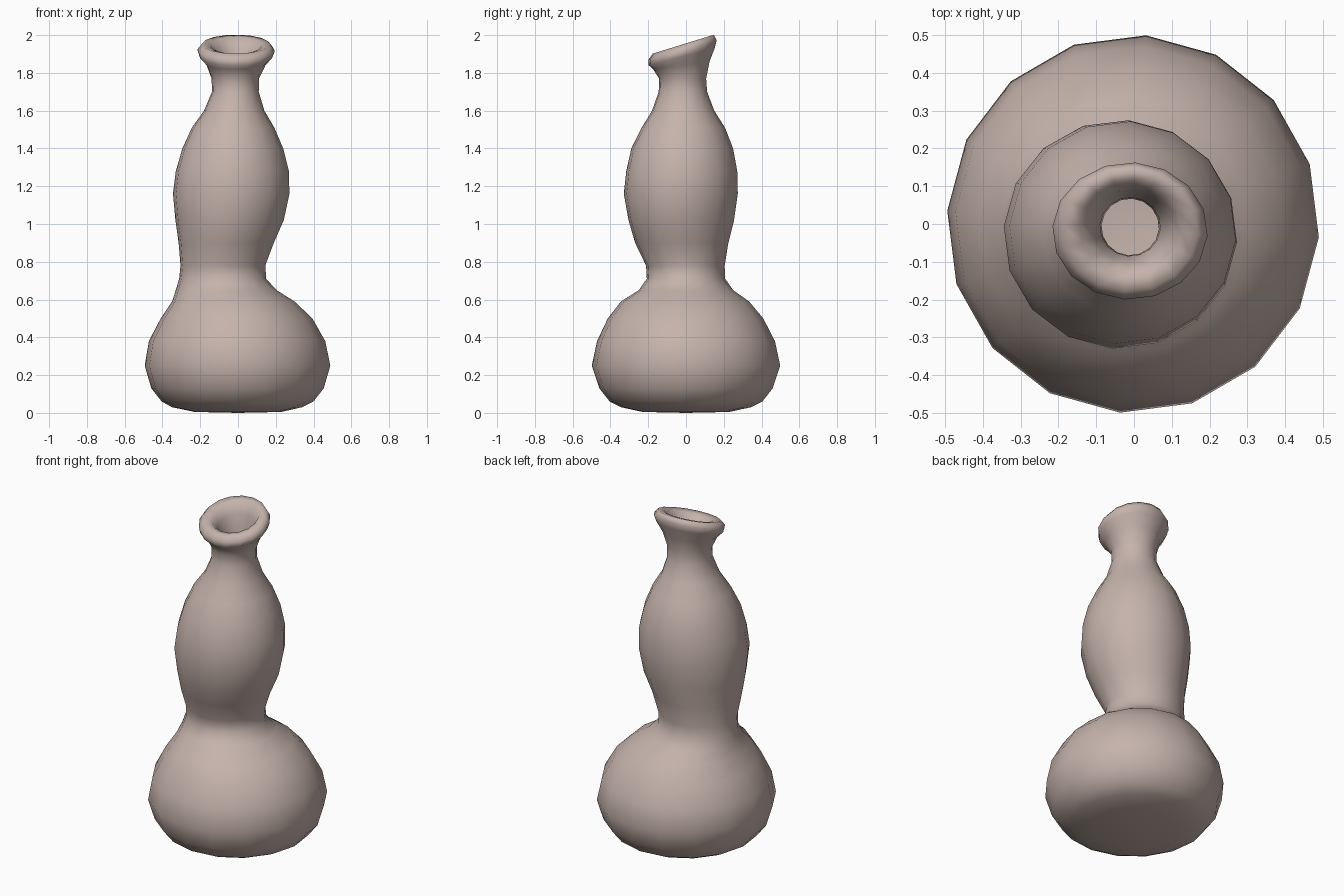
import bpy, bmesh, math

SIDES = 16
PHASE = math.radians(-4)

# Outer profile: z, left x, right x, front y, back y
BODY = [
    (0.005, -.23, .23, -.23, .23), (0.03, -.35, .34, -.345, .345),
    (0.06, -.405, .40, -.405, .405), (0.13, -.46, .455, -.46, .46),
    (0.25, -.495, .49, -.50, .50), (0.38, -.473, .463, -.472, .472),
    (0.50, -.41, .395, -.415, .41), (0.59, -.35, .30, -.345, .335),
    (0.65, -.33, .205, -.25, .25), (0.71, -.312, .15, -.208, .208),
    (0.78, -.305, .145, -.212, .205), (0.90, -.315, .19, -.27, .225),
    (1.02, -.332, .243, -.305, .255), (1.16, -.345, .273, -.33, .275),
    (1.28, -.33, .27, -.317, .272), (1.40, -.295, .24, -.29, .25),
    (1.51, -.245, .193, -.235, .207), (1.60, -.18, .14, -.18, .15),
    (1.70, -.138, .11, -.145, .112), (1.77, -.14, .112, -.142, .107),
]
# Tilted lip and throat: same columns plus tilt (the lip dips at the front)
LIP = [
    (1.84, -.167, .145, -.175, .125, .02), (1.885, -.205, .183, -.198, .152, .045),
    (1.92, -.216, .195, -.20, .163, .052), (1.952, -.19, .168, -.176, .148, .05),
    (1.945, -.145, .125, -.135, .115, .045), (1.89, -.11, .095, -.105, .09, .03),
    (1.80, -.09, .07, -.085, .07, 0), (1.72, -.086, .066, -.083, .067, 0),
]


def ring(bm, z, x0, x1, y0, y1, tilt=0.0):
    verts = []
    for i in range(SIDES):
        a = PHASE + 2 * math.pi * i / SIDES
        c, s = math.cos(a), math.sin(a)
        verts.append(bm.verts.new(((x0 + x1) / 2 + (x1 - x0) / 2 * c,
                                   (y0 + y1) / 2 + (y1 - y0) / 2 * s,
                                   z + tilt * s)))
    return verts


bm = bmesh.new()
rings = [ring(bm, *r) for r in BODY + LIP]

# Hollow inside follows the outside at a constant wall thickness
WALL = 0.05
for z, x0, x1, y0, y1 in reversed(BODY[3:18]):
    rings.append(ring(bm, z, x0 + WALL, x1 - WALL, y0 + WALL, y1 - WALL))
rings.append(ring(bm, 0.06, -.3, .3, -.3, .3))

for a, b in zip(rings, rings[1:]):
    for i in range(SIDES):
        j = (i + 1) % SIDES
        bm.faces.new((a[i], a[j], b[j], b[i]))

# Underside and inner floor
for r, z in ((rings[0], 0.0), (rings[-1], 0.05)):
    centre = bm.verts.new((0, 0, z))
    for i in range(SIDES):
        bm.faces.new((r[i], r[(i + 1) % SIDES], centre))
bmesh.ops.recalc_face_normals(bm, faces=bm.faces)
for f in bm.faces:
    f.smooth = True

mesh = bpy.data.meshes.new("vase")
bm.to_mesh(mesh)
bm.free()
vase = bpy.data.objects.new("vase", mesh)
bpy.context.collection.objects.link(vase)

clay = bpy.data.materials.new("dusty pink clay")
clay.diffuse_color = (0.56, 0.45, 0.41, 1)
mesh.materials.append(clay)
